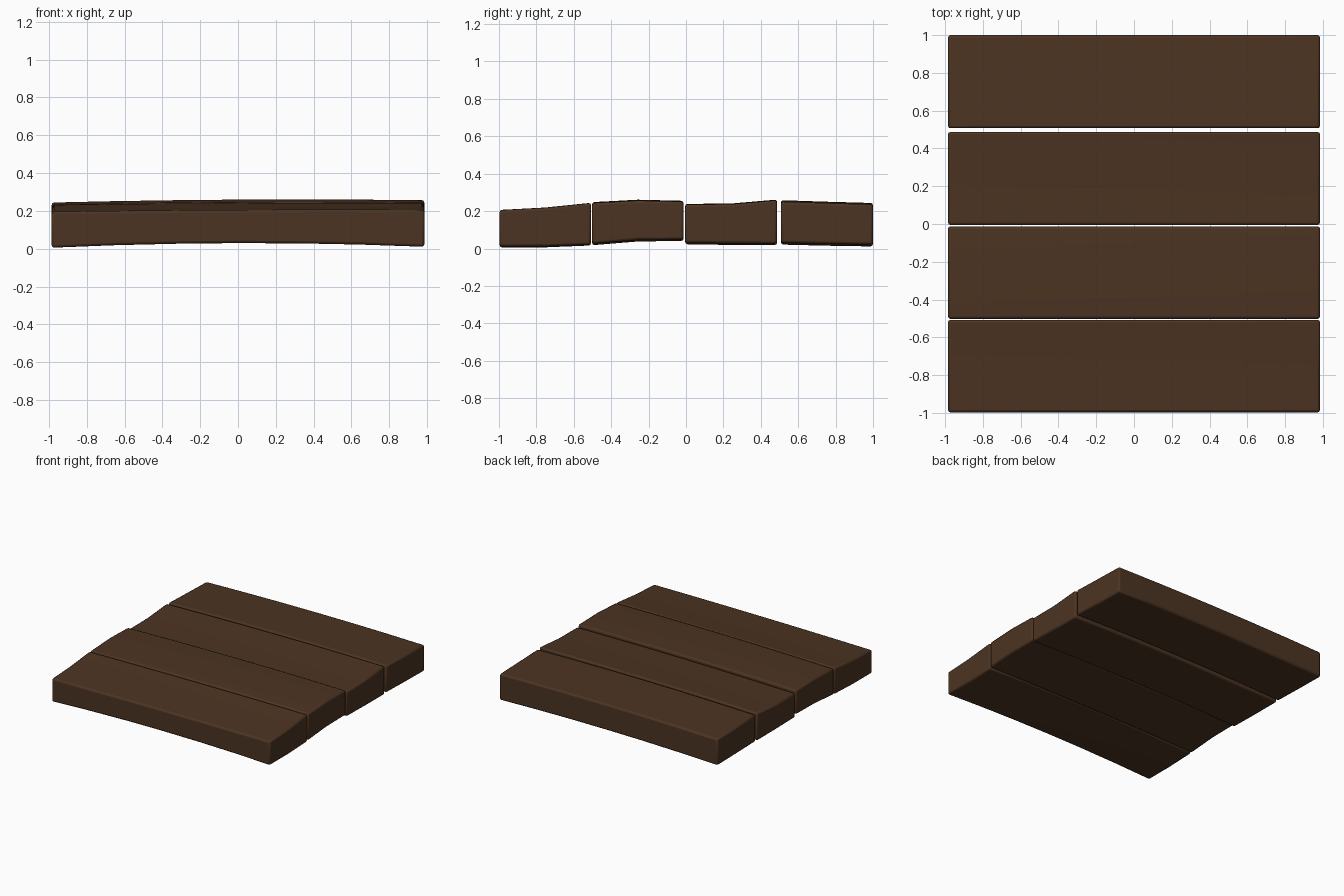
import bpy, bmesh

old = bpy.data.objects.get("Cube")
if old:
    bpy.data.objects.remove(old, do_unlink=True)

wood = bpy.data.materials.new("dark_brown_wood")
wood.use_nodes = True
colour = (0.072, 0.034, 0.016, 1)
wood.diffuse_color = colour
wood.node_tree.nodes["Principled BSDF"].inputs["Base Color"].default_value = colour
wood.node_tree.nodes["Principled BSDF"].inputs["Roughness"].default_value = 0.9

X_STATIONS = (-0.985, -0.65, -0.3, 0, 0.35, 0.65, 0.985)


def bend(values, t):
    """Quadratic through three heights at t = -1, 0, 1."""
    a, b, c = values
    return b + (c - a) / 2 * t + ((a + c) / 2 - b) * t * t


def plank(name, y0, y1, top, bottom, warp_top, warp_bottom):
    """Bevelled board: cross-section heights plus a warp along its length."""
    bm = bmesh.new()
    ys = (y0, (y0 + y1) / 2, y1)
    rings = []
    for x in X_STATIONS:
        up, down = bend(warp_top, x), bend(warp_bottom, x)
        ring = [bm.verts.new((x, y, z + down)) for y, z in zip(ys, bottom)]
        ring += [bm.verts.new((x, y, z + up)) for y, z in zip(ys[::-1], top[::-1])]
        rings.append(ring)
    for a, b in zip(rings, rings[1:]):
        for i in range(len(a)):
            j = (i + 1) % len(a)
            bm.faces.new((a[i], a[j], b[j], b[i]))
    for r in (rings[0], rings[-1]):
        bm.faces.new((r[0], r[1], r[4], r[5]))
        bm.faces.new((r[1], r[2], r[3], r[4]))
    bmesh.ops.recalc_face_normals(bm, faces=bm.faces)
    mesh = bpy.data.meshes.new(name)
    bm.to_mesh(mesh)
    bm.free()
    mesh.materials.append(wood)
    ob = bpy.data.objects.new(name, mesh)
    bpy.context.collection.objects.link(ob)
    bevel = ob.modifiers.new("worn_edges", "BEVEL")
    bevel.width = 0.013
    bevel.segments = 2
    bevel.limit_method = 'ANGLE'
    bevel.angle_limit = 0.8
    bpy.ops.object.select_all(action='DESELECT')
    ob.select_set(True)
    bpy.context.view_layer.objects.active = ob
    bpy.ops.object.shade_smooth_by_angle(angle=0.6)


# Boards from front to back
plank("front_plank", -0.997, -0.508, (0.205, 0.218, 0.243), (0.01, 0.01, 0.02),
      (-0.01, 0, 0), (-0.005, 0.02, 0))
plank("front_middle_plank", -0.502, -0.013, (0.243, 0.256, 0.25), (0.025, 0.045, 0.048),
      (-0.012, 0.004, 0), (-0.008, 0.005, 0))
plank("back_middle_plank", -0.005, 0.487, (0.235, 0.237, 0.258), (0.03, 0.026, 0.025),
      (-0.015, 0.002, 0), (-0.008, 0.012, 0))
plank("back_plank", 0.507, 1.0, (0.25, 0.242, 0.235), (0.03, 0.024, 0.02),
      (-0.01, 0.008, 0), (-0.01, 0.012, 0))
